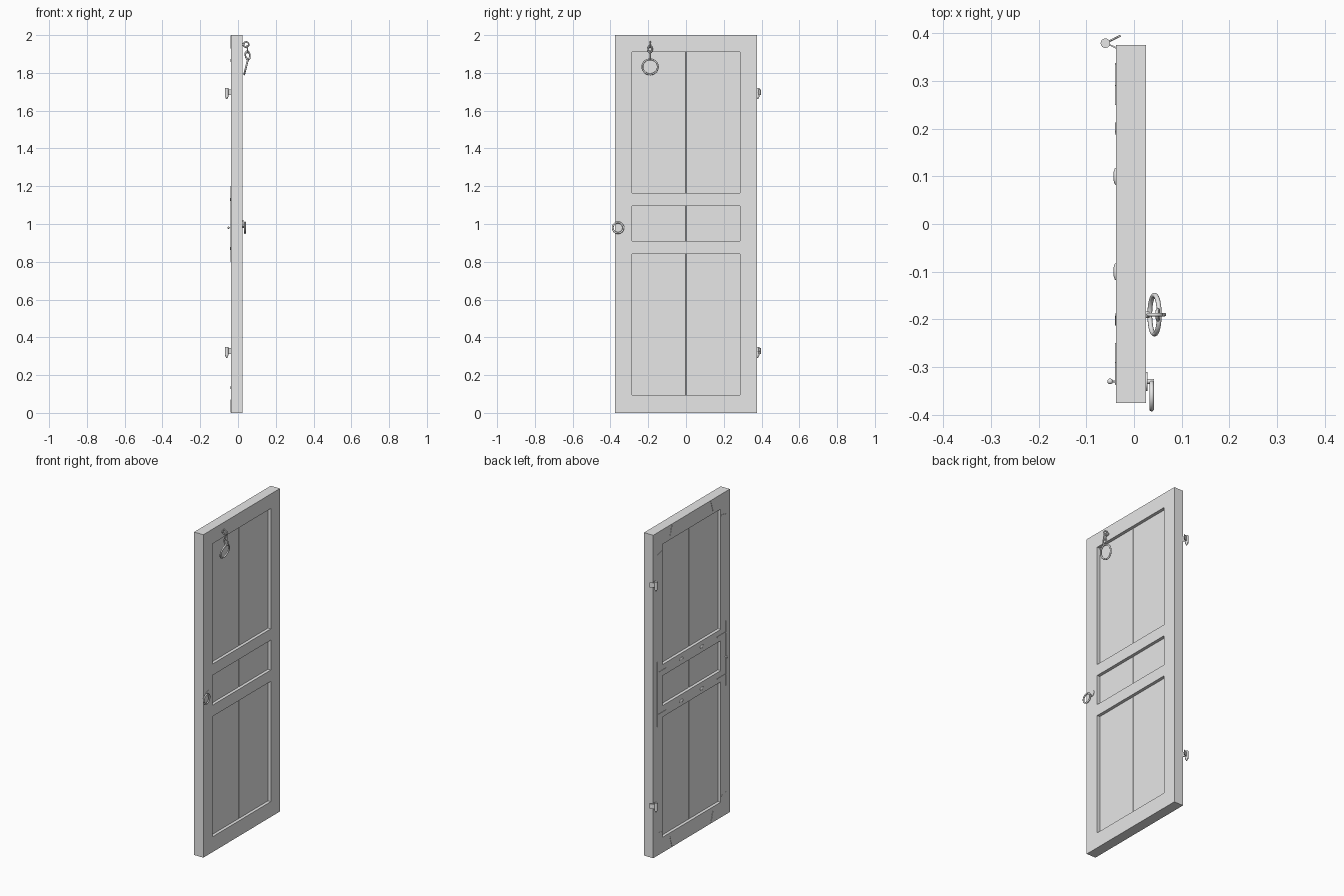
import bpy, bmesh
from math import radians, hypot, atan2, pi
from mathutils import Vector

if "Cube" in bpy.data.objects:
    bpy.data.objects.remove(bpy.data.objects["Cube"])

grey = bpy.data.materials.new("plain_grey")
grey.use_nodes = True
grey.diffuse_color = (0.8, 0.8, 0.8, 1)
grey.node_tree.nodes["Principled BSDF"].inputs["Base Color"].default_value = (0.8, 0.8, 0.8, 1)

BACK, FRONT = -0.038, 0.025        # the two faces of the door
MID = (BACK + FRONT) / 2


def finish(name, smooth=False):
    ob = bpy.context.object
    ob.name = name
    ob.data.materials.append(grey)
    if smooth:
        bpy.ops.object.shade_smooth_by_angle(angle=radians(40))
    return ob


def box(name, loc, size, rot=(0, 0, 0)):
    bpy.ops.mesh.primitive_cube_add(size=1, location=loc, rotation=rot)
    bpy.context.object.scale = size
    return finish(name)


def ring(name, loc, radius, tube, rot, stretch=1):
    bpy.ops.mesh.primitive_torus_add(location=loc, rotation=rot, major_radius=radius,
                                     minor_radius=tube, major_segments=28, minor_segments=10)
    bpy.context.object.scale.x = stretch
    return finish(name, True)


def rod(name, a, b, r, r2=None):
    a, b = Vector(a), Vector(b)
    bpy.ops.mesh.primitive_cone_add(vertices=16, radius1=r, radius2=r if r2 is None else r2,
                                    depth=(b - a).length, location=(a + b) / 2)
    bpy.context.object.rotation_euler = (b - a).to_track_quat('Z', 'Y').to_euler()
    return finish(name, True)


def ball(name, loc, r, scale=(1, 1, 1)):
    bpy.ops.mesh.primitive_uv_sphere_add(segments=16, ring_count=10, radius=r, location=loc)
    bpy.context.object.scale = scale
    return finish(name, True)


def strip(name, y1, z1, y2, z2, width=0.006):
    # thin iron strip lying on the back face
    box(name, (BACK - 0.0005, (y1 + y2) / 2, (z1 + z2) / 2),
        (0.003, hypot(y2 - y1, z2 - z1), width), (atan2(z2 - z1, y2 - y1), 0, 0))


# Door frame: a grid of cells with three openings, thickened
ys = [-0.375, -0.285, 0.285, 0.375]
zs = [0, 0.095, 0.84, 0.91, 1.095, 1.165, 1.91, 2]
bm = bmesh.new()
grid = [[bm.verts.new((MID, y, z)) for z in zs] for y in ys]
for j in range(3):
    for k in range(7):
        if not (j == 1 and k % 2):
            bm.faces.new((grid[j][k], grid[j + 1][k], grid[j + 1][k + 1], grid[j][k + 1]))
mesh = bpy.data.meshes.new("door_frame")
bm.to_mesh(mesh)
bm.free()
frame = bpy.data.objects.new("door_frame", mesh)
bpy.context.collection.objects.link(frame)
mesh.materials.append(grey)
mod = frame.modifiers.new("thickness", 'SOLIDIFY')
mod.thickness = FRONT - BACK
mod.offset = 0

# Recessed panels, each of two planks meeting at a fine groove
for k, part in ((1, "lower"), (3, "middle"), (5, "upper")):
    for side in (-1, 1):
        plank = box(f"{part}_panel_plank", (MID, side * 0.145, (zs[k] + zs[k + 1]) / 2),
                    (0.025, 0.29, zs[k + 1] - zs[k] + 0.01))
        bpy.ops.object.transform_apply(location=False, rotation=False, scale=True)
        bevel = plank.modifiers.new("groove", 'BEVEL')
        bevel.width = 0.002
        bevel.segments = 1

# Flat ironwork on the back face
for side in (-1, 1):
    strip("stile_strap", side * 0.335, 0.8, side * 0.335, 1.2)
    for z in (0.87, 1.13):
        strip("rail_strap", side * 0.335, z, side * 0.25, z)
        ball("rail_stud", (BACK, side * 0.1, z), 0.018, (0.3, 1, 0.5))
    for edge, d in ((0, 1), (2, -1)):
        strip("corner_strap", side * 0.19, edge + d * 0.004, side * 0.21, edge + d * 0.07)
        strip("corner_strap", side * 0.29, edge + d * 0.13, side * 0.335, edge + d * 0.14)

# Hinges
for z in (0.325, 1.695):
    rod("hinge_barrel", (-0.06, 0.379, z - 0.022), (-0.06, 0.379, z + 0.025), 0.01)
    rod("hinge_tip", (-0.06, 0.379, z - 0.034), (-0.06, 0.379, z - 0.022), 0.003, 0.008)
    rod("hinge_pin", (-0.052, 0.383, z), (-0.028, 0.395, z), 0.002)
    for y1, y2, name in ((0.383, 0.395, "outer_leaf"), (0.377, 0.369, "door_leaf")):
        x1, x2 = -0.054, -0.028 if y2 > y1 else -0.037
        box("hinge_" + name, ((x1 + x2) / 2, (y1 + y2) / 2, z + 0.003),
            (hypot(x2 - x1, y2 - y1), 0.003, 0.03), (0, 0, atan2(y2 - y1, x2 - x1)))

# Handle: rose, pivot and hanging ring, with a small knob behind
rod("handle_rose", (FRONT - 0.002, -0.33, 1.0), (FRONT + 0.003, -0.33, 1.0), 0.02)
rod("handle_pivot", (FRONT, -0.33, 0.985), (0.042, -0.33, 0.985), 0.005)
ring("handle_ring", (0.037, -0.36, 0.98), 0.028, 0.005, (0, pi / 2, 0))
rod("knob_stem", (BACK, -0.33, 0.98), (-0.05, -0.33, 0.98), 0.002)
ball("back_knob", (-0.05, -0.33, 0.98), 0.006)

# Knocker: staple, two chain links and a leaning ring
Y = -0.19
rod("staple_pin", (FRONT - 0.003, Y, 1.95), (0.032, Y, 1.95), 0.007)
ring("staple_ring", (0.043, Y, 1.95), 0.014, 0.004, (pi / 2, 0, 0))
ring("upper_link", (0.05, Y, 1.925), 0.011, 0.0035, (0, radians(85), 0), 1.6)
ring("lower_link", (0.051, Y, 1.893), 0.012, 0.004, (pi / 2, radians(80), 0), 1.7)
ring("knocker_ring", (0.043, Y, 1.832), 0.041, 0.005, (0, radians(104), 0))
